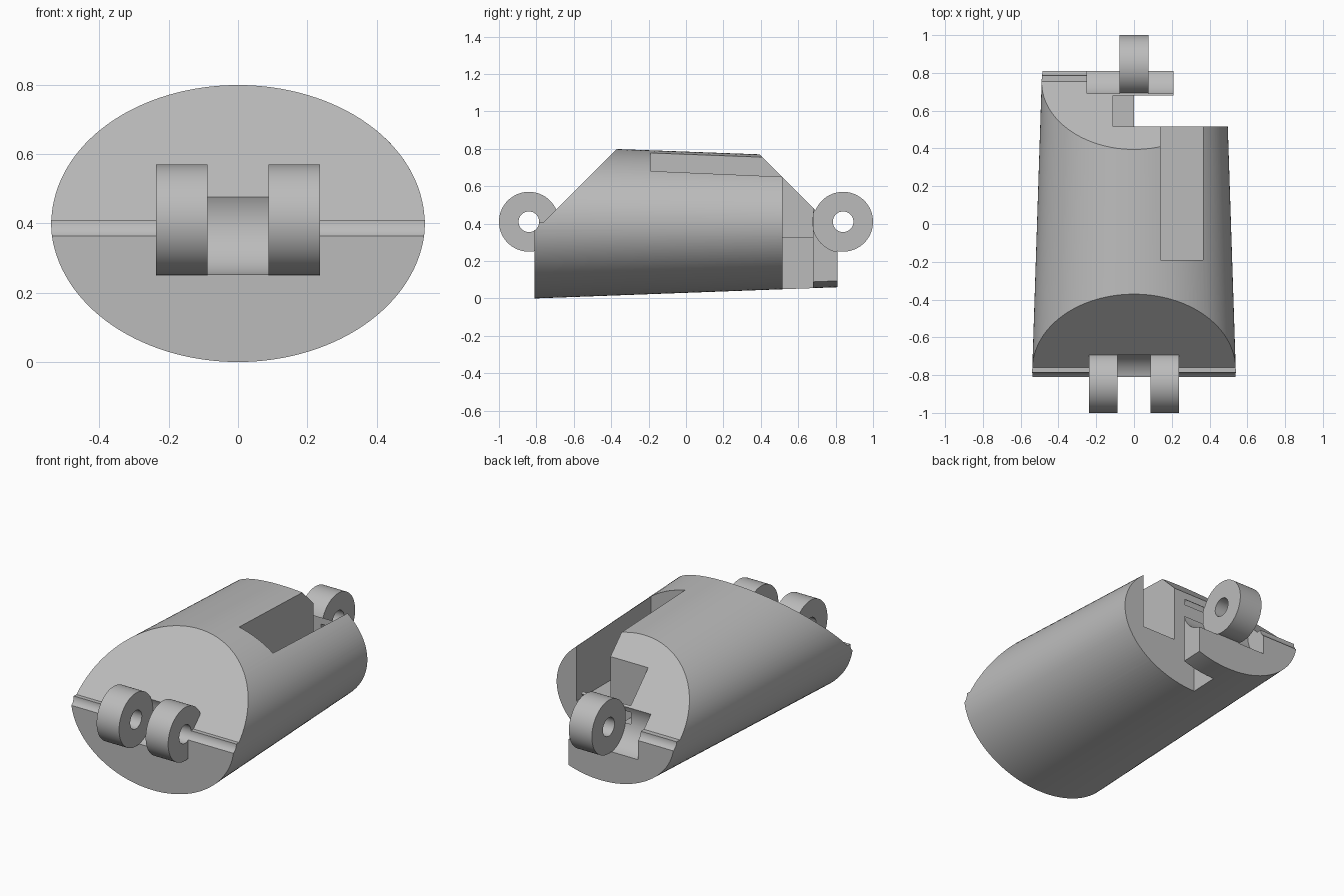
import bpy
import bmesh
import math

cube = bpy.data.objects.get("Cube")
if cube:
    bpy.data.objects.remove(cube, do_unlink=True)

grey = bpy.data.materials.new("plain grey")
grey.use_nodes = True
GREY = (0.5, 0.5, 0.5, 1)
grey.diffuse_color = GREY
grey.node_tree.nodes["Principled BSDF"].inputs["Base Color"].default_value = GREY

PIN_Y, PIN_Z = 0.84, 0.41      # hinge axis, mirrored front and back
KNUCKLE_R, HOLE_R = 0.16, 0.055


def loft(name, rings):
    """Closed solid through matching rings of points."""
    bm = bmesh.new()
    loops = [[bm.verts.new(p) for p in ring] for ring in rings]
    n = len(loops[0])
    for a, b in zip(loops, loops[1:]):
        for i in range(n):
            j = (i + 1) % n
            bm.faces.new((a[i], a[j], b[j], b[i]))
    bm.faces.new(loops[0])
    bm.faces.new(loops[-1])
    bmesh.ops.recalc_face_normals(bm, faces=bm.faces)
    mesh = bpy.data.meshes.new(name)
    bm.to_mesh(mesh)
    bm.free()
    mesh.materials.append(grey)
    obj = bpy.data.objects.new(name, mesh)
    bpy.context.collection.objects.link(obj)
    return obj


def prism(name, x0, x1, profile):
    """Extrude a (y, z) profile along x."""
    return loft(name, [[(x, y, z) for y, z in profile] for x in (x0, x1)])


def box(name, x0, x1, y0, y1, z0, z1):
    return prism(name, x0, x1, [(y0, z0), (y1, z0), (y1, z1), (y0, z1)])


def rod(name, x0, x1, y, radius, n=64):
    angles = [math.tau * i / n for i in range(n)]
    return prism(name, x0, x1, [(y + radius * math.cos(a), PIN_Z + radius * math.sin(a))
                                for a in angles])


def activate(obj):
    bpy.ops.object.select_all(action="DESELECT")
    obj.select_set(True)
    bpy.context.view_layer.objects.active = obj


def cut(obj, cutter):
    cutter.hide_render = True
    mod = obj.modifiers.new("cut", "BOOLEAN")
    mod.operation = "DIFFERENCE"
    mod.solver = "EXACT"
    mod.object = cutter
    activate(obj)
    bpy.ops.object.modifier_apply(modifier=mod.name)
    bpy.data.objects.remove(cutter, do_unlink=True)


def smooth(obj):
    activate(obj)
    bpy.ops.object.shade_smooth_by_angle(angle=math.radians(25))


def ellipse(y, rx, rz, cz, n=128):
    return [(rx * math.cos(math.tau * i / n), y, cz + rz * math.sin(math.tau * i / n))
            for i in range(n)]


# Tapered oval body
body = loft("body", [ellipse(-0.81, 0.54, 0.4075, 0.4075),
                     ellipse(0.81, 0.487, 0.3475, 0.4075)])

# Sloped shoulders at both ends
cut(body, prism("front_slope", -1, 1, [(-0.76, PIN_Z), (-0.16, 1.01), (-1, 1.01), (-1, PIN_Z)]))
cut(body, prism("back_slope", -1, 1, [(0.755, PIN_Z), (1, PIN_Z), (1, 1.01), (0.155, 1.01)]))

# Deep channel in the top
cut(body, box("channel", 0.14, 0.365, -0.19, 0.6, 0.325, 1))

# Notch in one back corner, with a stepped slot behind the hinge
cut(body, box("corner_notch", 0.21, 1, 0.515, 1, -0.1, 1))
cut(body, box("through_slot", 0, 0.4, 0.515, 0.68, -0.1, 1))
cut(body, box("upper_slot", -0.11, 0.4, 0.515, 0.68, 0.325, 1))

# Clearance pockets for the mating knuckles
cut(body, rod("front_pocket", -0.09, 0.09, -PIN_Y, KNUCKLE_R))
cut(body, rod("back_pocket_right", -0.25, -0.075, PIN_Y, 0.164))
cut(body, rod("back_pocket_left", 0.075, 0.25, PIN_Y, 0.164))

# Pin grooves across both ends
for side in (-1, 1):
    cut(body, rod("pin_groove", -1, 1, side * PIN_Y, HOLE_R))
smooth(body)

# Hinge knuckles: a pair in front, a single one at the back
for name, x0, x1, y in (("front_knuckle_right", -0.237, -0.088, -PIN_Y),
                        ("front_knuckle_left", 0.088, 0.237, -PIN_Y),
                        ("back_knuckle", -0.076, 0.076, PIN_Y)):
    knuckle = rod(name, x0, x1, y, KNUCKLE_R)
    cut(knuckle, rod("pin_hole", -1, 1, y, HOLE_R))
    smooth(knuckle)
